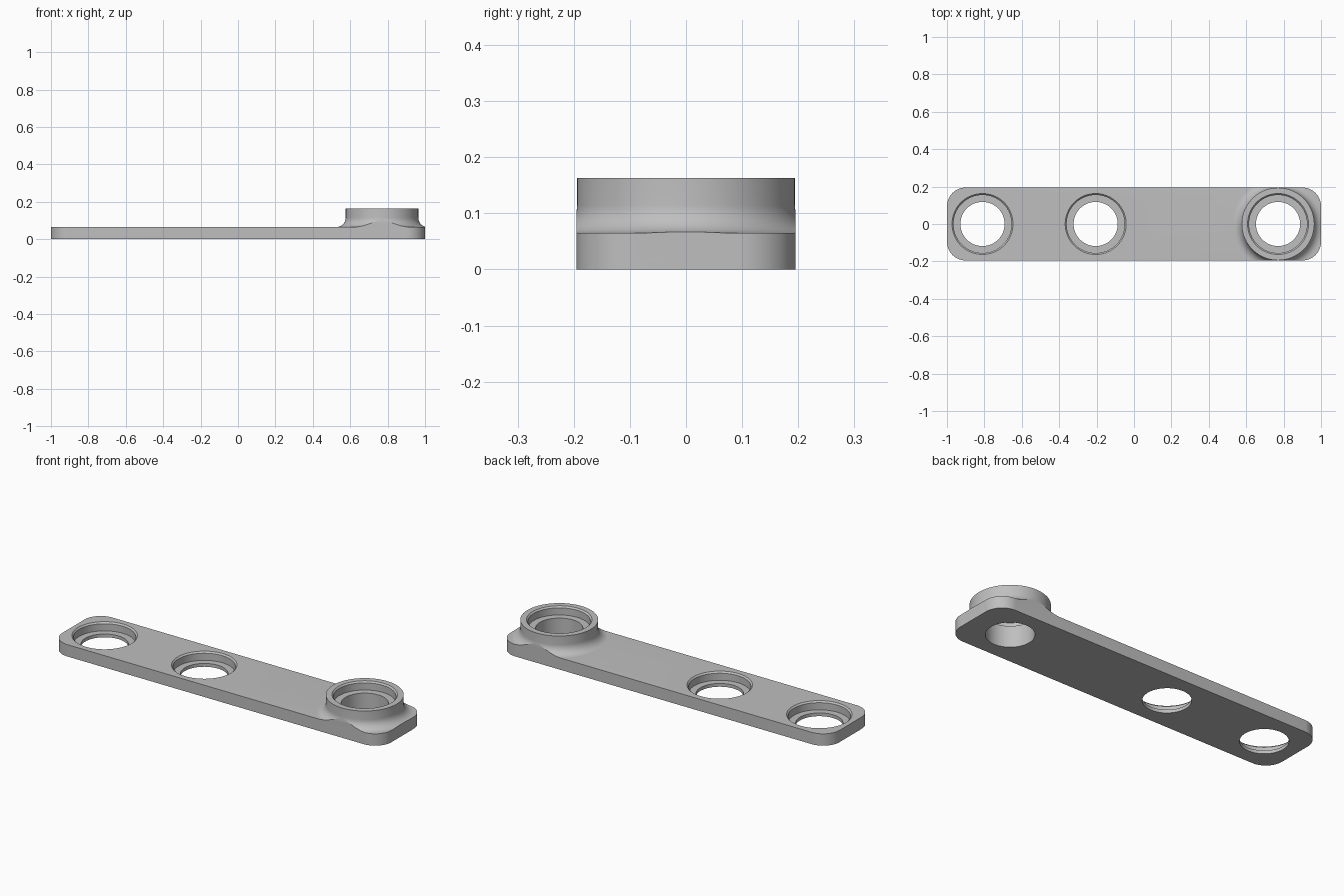
import bpy, bmesh
from math import sin, cos, pi, radians

cube = bpy.data.objects.get("Cube")
if cube:
    bpy.data.objects.remove(cube)

HALF_W, THICK, TOP = 0.195, 0.065, 0.163
CORNER = 0.1
HOLES = [(-0.81, THICK), (-0.205, THICK), (0.77, TOP)]
BOSS_X, BOSS_R, FILLET = 0.77, 0.194, 0.05
BORE, SEAT, CHAMFER, DEPTH = 0.118, 0.155, 0.008, 0.047

grey = bpy.data.materials.new("plain grey")
grey.use_nodes = True
grey.diffuse_color = (0.52, 0.52, 0.52, 1)
grey.node_tree.nodes["Principled BSDF"].inputs["Base Color"].default_value = (0.52, 0.52, 0.52, 1)


def make_object(name, bm):
    bmesh.ops.recalc_face_normals(bm, faces=bm.faces)
    mesh = bpy.data.meshes.new(name)
    bm.to_mesh(mesh)
    bm.free()
    mesh.materials.append(grey)
    obj = bpy.data.objects.new(name, mesh)
    bpy.context.collection.objects.link(obj)
    return obj


def prism(name, outline, z0, z1):
    bm = bmesh.new()
    face = bm.faces.new([bm.verts.new((x, y, z0)) for x, y in outline])
    top = bmesh.ops.extrude_face_region(bm, geom=[face])["geom"]
    verts = [v for v in top if isinstance(v, bmesh.types.BMVert)]
    bmesh.ops.translate(bm, verts=verts, vec=(0, 0, z1 - z0))
    return make_object(name, bm)


def lathe(name, x, profile, sides=96):
    """Closed solid of revolution from (radius, z) points, capped at both ends."""
    bm = bmesh.new()
    angles = [2 * pi * i / sides for i in range(sides)]
    rings = [[bm.verts.new((x + r * cos(a), r * sin(a), z)) for a in angles]
             for r, z in profile]
    for low, high in zip(rings, rings[1:]):
        for i in range(sides):
            j = (i + 1) % sides
            bm.faces.new((low[i], low[j], high[j], high[i]))
    bm.faces.new(rings[0])
    bm.faces.new(rings[-1])
    return make_object(name, bm)


def combine(target, other, operation):
    mod = target.modifiers.new(operation, "BOOLEAN")
    mod.operation, mod.object, mod.solver = operation, other, "EXACT"
    bpy.context.view_layer.objects.active = target
    bpy.ops.object.modifier_apply(modifier=mod.name)
    bpy.data.objects.remove(other)


# Oversized slab, trimmed later
plate = prism("mounting_plate", [(-1.2, -0.4), (1.2, -0.4), (1.2, 0.4), (-1.2, 0.4)], 0, THICK)

# Raised boss with a concave fillet at its foot
flare = [(BOSS_R + FILLET * (1 - sin(a)), THICK + FILLET * (1 - cos(a)))
         for a in [pi / 2 * i / 12 for i in range(13)]]
boss = lathe("boss", BOSS_X, [(BOSS_R + FILLET, THICK / 2)] + flare + [(BOSS_R, TOP)])
combine(plate, boss, "UNION")

# Trim everything to the rounded outline
outline = []
for k, (sx, sy) in enumerate([(1, 1), (-1, 1), (-1, -1), (1, -1)]):
    for i in range(17):
        a = pi / 2 * (k + i / 16)
        outline.append((sx * (1 - CORNER) + CORNER * cos(a),
                        sy * (HALF_W - CORNER) + CORNER * sin(a)))
combine(plate, prism("outline_trim", outline, -0.1, 0.4), "INTERSECT")

# Through bores with a chamfered counterbore
for x, top in HOLES:
    cutter = lathe("hole_cutter", x, [
        (BORE, -0.05), (BORE, top - DEPTH), (SEAT, top - DEPTH),
        (SEAT, top - CHAMFER), (SEAT + CHAMFER, top), (SEAT + CHAMFER, top + 0.05)])
    combine(plate, cutter, "DIFFERENCE")

# Smooth curved walls, crisp edges
bpy.ops.object.select_all(action="DESELECT")
plate.select_set(True)
bpy.context.view_layer.objects.active = plate
bpy.ops.object.shade_smooth_by_angle(angle=radians(25))
